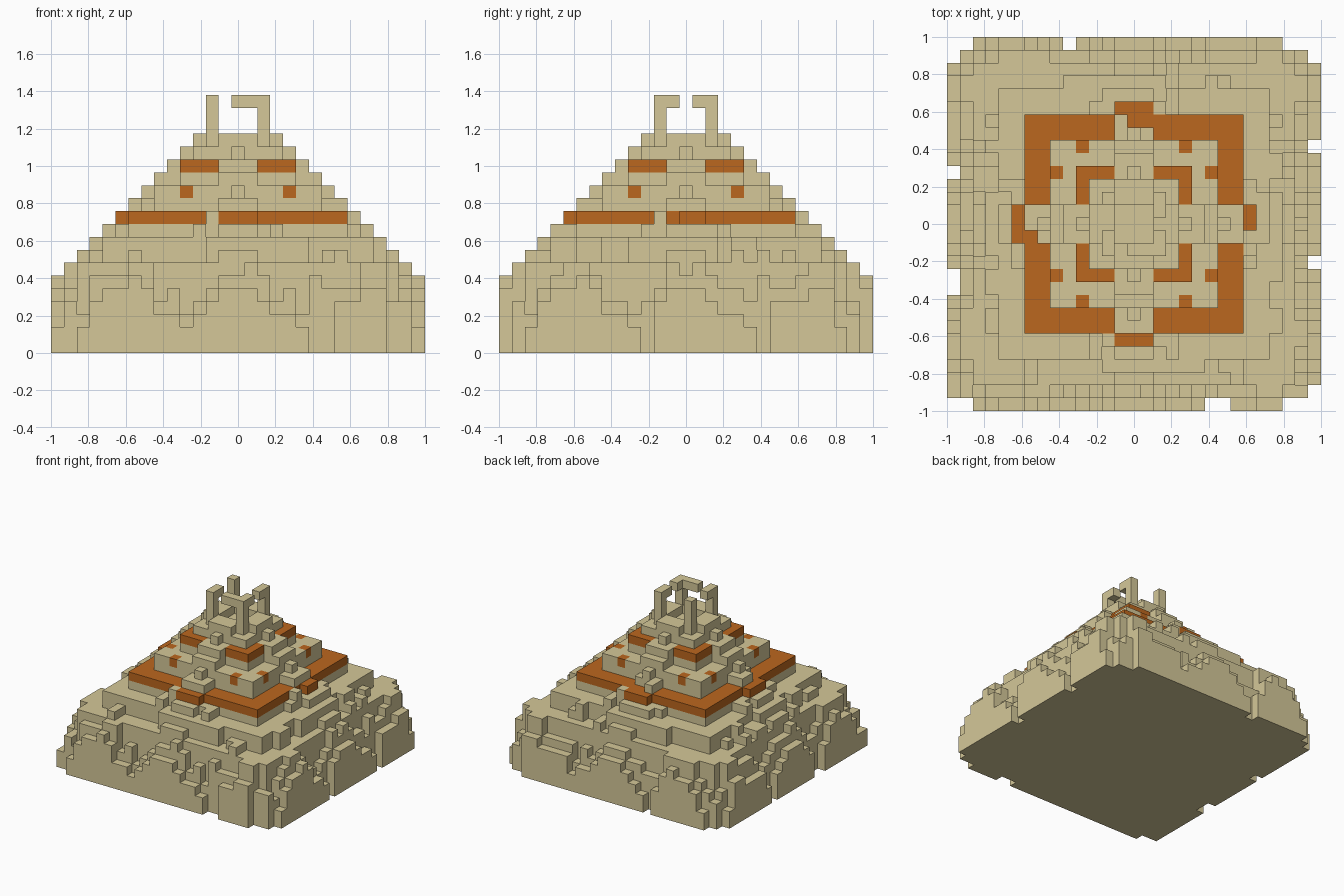
import bpy, bmesh, random
from mathutils import Vector

random.seed(7)
if "Cube" in bpy.data.objects:
    bpy.data.objects.remove(bpy.data.objects["Cube"])

UNIT = 2 / 29  # edge of one block


def make_material(name, rgb):
    mat = bpy.data.materials.new(name)
    mat.use_nodes = True
    mat.diffuse_color = (*rgb, 1)
    mat.node_tree.nodes["Principled BSDF"].inputs["Base Color"].default_value = (*rgb, 1)
    return mat


sandstone = make_material("sandstone", (0.66, 0.575, 0.315))
orange = make_material("orange_clay", (0.5, 0.135, 0.013))

# Sides: each maps a position along the wall and a distance from the middle to a cell
SIDES = {
    "front": lambda t, d: (t, -d),
    "right": lambda t, d: (d, t),
    "back": lambda t, d: (t, d),
    "left": lambda t, d: (-d, t),
}


def square(radius, layers):
    span = range(-radius, radius + 1)
    return {(x, y, z) for x in span for y in span for z in layers}


def column(cell, bottom, top):
    return {(*cell, z) for z in range(bottom, top)}


# Plain square tiers, two blocks narrower at each step
lower_tiers = square(12, range(7)) | square(10, range(7, 9)) | square(8, range(9, 10))
clay_terrace = square(8, range(10, 11))
upper_tiers = square(6, range(11, 13)) | square(4, range(13, 15)) | square(3, range(15, 16))

# Orange rim and small orange corner studs
clay_rim = {c for c in square(4, [14]) - square(3, [14]) if min(abs(c[0]), abs(c[1])) > 1}
clay_studs = set()
for place in SIDES.values():
    for t in (-4, 4):
        clay_studs.add((*place(t, 6), 12))
upper_tiers -= clay_rim | clay_studs

# Stairs up the middle of every side
stairs, clay_steps = set(), set()
for place in SIDES.values():
    for layer in range(11, 17):
        reach = 19 - layer
        width = 0 if layer in (12, 15) else 1
        for t in range(-width, width + 1):
            inner = 3 if layer == 16 else reach - 1
            for d in range(inner, reach + 1):
                stairs.add((*place(t, d), layer))
    for t in range(-1, 2):
        clay_steps.add((*place(t, 9), 10))
# Worn-away and added step blocks
stairs -= {(0, 8, 11), (1, 8, 11), (-8, -1, 11)}
clay_steps -= {(9, -1, 10)}
stairs |= {(-2, -9, 10), (2, 9, 10), (9, -2, 10)}
stairs -= upper_tiers | clay_rim

# Rubble banks leaning on the lower walls
PROFILE = "245565332345554332444455"  # outer bank heights along a side
GAPS = {"front": (6, 7), "right": (-3, 6), "back": (-5,), "left": (-5, -4, 4)}
ENDS = {"front": (-12, 11), "right": (-12, 12), "back": (-12, 11), "left": (-13, 12)}
rubble = set()


def ragged(low, high):
    """Heights along a side, held for short runs."""
    heights = []
    while len(heights) < 29:
        heights += [random.randint(low, high)] * random.choice((1, 1, 1, 2))
    return {t: heights[t + 14] for t in range(-14, 15)}


for side, place in SIDES.items():
    first, last = ENDS[side]
    extra = ragged(1, 2)
    for t in range(-13, 14):
        outer = int(PROFILE[t + 12]) if -12 <= t <= 11 else 2
        rubble |= column(place(t, 13), 0, min(7, outer + extra[t]))
        if first <= t <= last and t not in GAPS[side]:
            rubble |= column(place(t, 14), 0, outer)
    # Loose blocks on the two terraces
    bank, spill = ragged(7, 9), ragged(5, 8)
    for t in range(-8, 9):
        high = 9 if abs(t) < 3 else bank[t]
        rubble |= column(place(t, 11), 7, high)
        if high > 7 and (spill[t] == 8 or abs(t) < 2):
            rubble |= column(place(t, 12), 7, 8)
    spill = ragged(8, 10)
    for t in range(-3, 4):
        rubble |= column(place(t, 9), 9, 10)
        if spill[t] == 10 or abs(t) < 2:
            rubble |= column(place(t, 10), 9, 10)

# Broken open crown: four posts, partial lintels and a low kerb
crown_posts, crown_lintels = set(), set()
for x in (-2, 2):
    for y in (-2, 2):
        crown_posts |= column((x, y), 16, 20)
for x, y in ((0, -2), (1, -2), (2, -1), (2, 1), (-2, -1)):
    crown_lintels.add((x, y, 19))
crown_kerb = square(2, [16]) - square(1, [16]) - crown_posts

parts = [
    ("lower_tiers", lower_tiers, sandstone),
    ("rubble_banks", rubble, sandstone),
    ("clay_terrace", clay_terrace, orange),
    ("clay_steps", clay_steps, orange),
    ("upper_tiers", upper_tiers, sandstone),
    ("stairs", stairs, sandstone),
    ("clay_rim", clay_rim, orange),
    ("clay_studs", clay_studs, orange),
    ("crown_posts", crown_posts, sandstone),
    ("crown_lintels", crown_lintels, sandstone),
    ("crown_kerb", crown_kerb, sandstone),
]
solid = set().union(*(cells for _, cells, _ in parts))
AXES = [Vector(a) for a in ((1, 0, 0), (0, 1, 0), (0, 0, 1))]


def build(name, cells, mat):
    """Make one mesh from the open faces of a set of blocks."""
    bm = bmesh.new()
    for cell in sorted(cells):
        centre = Vector(cell) + AXES[2] / 2
        for i in range(3):
            for sign in (-1, 1):
                n = AXES[i] * sign
                if tuple(int(v) for v in Vector(cell) + n) in solid:
                    continue
                u = AXES[(i + 1) % 3] / 2
                v = AXES[(i + 2) % 3] / 2 * sign
                mid = centre + n / 2
                corners = (mid - u - v, mid + u - v, mid + u + v, mid - u + v)
                bm.faces.new([bm.verts.new(c * UNIT) for c in corners])
    bmesh.ops.remove_doubles(bm, verts=bm.verts[:], dist=UNIT / 100)
    mesh = bpy.data.meshes.new(name)
    bm.to_mesh(mesh)
    bm.free()
    mesh.materials.append(mat)
    bpy.context.scene.collection.objects.link(bpy.data.objects.new(name, mesh))


taken = set()
for name, cells, mat in parts:
    build(name, cells - taken, mat)
    taken |= cells
